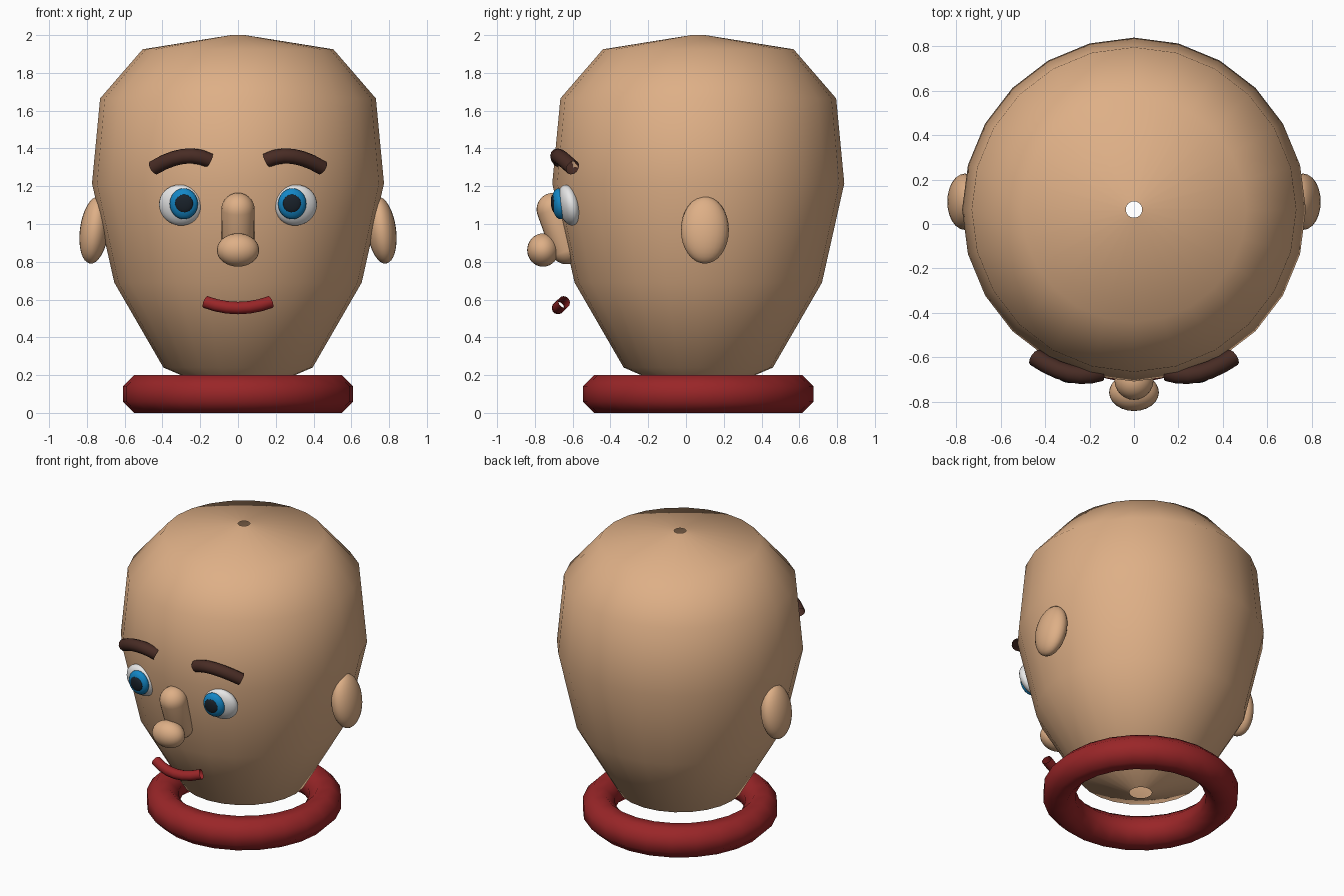
import bpy, bmesh, math
from mathutils import Matrix, Vector, Euler

if "Cube" in bpy.data.objects:
    bpy.data.objects.remove(bpy.data.objects["Cube"])


def material(name, rgb):
    m = bpy.data.materials.new(name)
    m.diffuse_color = (*rgb, 1)
    m.use_nodes = True
    m.node_tree.nodes["Principled BSDF"].inputs["Base Color"].default_value = m.diffuse_color
    return m


SKIN = material("skin", (0.73, 0.43, 0.24))
RED = material("red", (0.32, 0.019, 0.021))
BROWN = material("dark_brown", (0.065, 0.025, 0.018))
WHITE = material("white", (0.85, 0.85, 0.85))
BLUE = material("blue", (0.007, 0.24, 0.56))
BLACK = material("near_black", (0.010, 0.016, 0.024))
AXIS_Y = 0.065  # head and collar share this vertical axis


def finish(name, bm, mat):
    bmesh.ops.recalc_face_normals(bm, faces=bm.faces)
    for f in bm.faces:
        f.smooth = True
    me = bpy.data.meshes.new(name)
    bm.to_mesh(me)
    bm.free()
    me.materials.append(mat)
    ob = bpy.data.objects.new(name, me)
    bpy.context.collection.objects.link(ob)
    return ob


def sweep(bm, rings, closed=False):
    """Skin a list of point rings with quads."""
    vs = [[bm.verts.new(p) for p in r] for r in rings]
    pairs = list(zip(vs, vs[1:])) + ([(vs[-1], vs[0])] if closed else [])
    for a, b in pairs:
        for i in range(len(a)):
            j = (i + 1) % len(a)
            bm.faces.new((a[i], a[j], b[j], b[i]))


def lathe(name, profile, mat, closed=False, steps=24):
    bm = bmesh.new()
    angles = [2 * math.pi * i / steps for i in range(steps)]
    sweep(bm, [[(r * math.sin(a), AXIS_Y + r * math.cos(a), z) for a in angles]
               for r, z in profile], closed)
    return finish(name, bm, mat)


def ellipsoid(name, centre, radii, mat, rot=(0, 0, 0), seg=24, rings=16):
    bm = bmesh.new()
    rot = Euler([math.radians(a) for a in rot]).to_matrix().to_4x4()
    m = Matrix.Translation(centre) @ rot @ Matrix.Diagonal((*radii, 1))
    bmesh.ops.create_uvsphere(bm, u_segments=seg, v_segments=rings, radius=1, matrix=m)
    return finish(name, bm, mat)


def tube(name, a, mid, b, radius, mat, steps=6, sides=12):
    """Open tube along a parabola through three points."""
    a, mid, b = Vector(a), Vector(mid), Vector(b)
    ctrl = 2 * mid - (a + b) / 2
    bm, rings = bmesh.new(), []
    for i in range(steps + 1):
        t = i / steps
        p = a * (1 - t) ** 2 + ctrl * 2 * t * (1 - t) + b * t * t
        tan = ((ctrl - a) * (1 - t) + (b - ctrl) * t).normalized()
        u = tan.cross(Vector((0, 0, 1))).normalized()
        v = u.cross(tan)
        rings.append([p + radius * (u * math.cos(k) + v * math.sin(k))
                      for k in (2 * math.pi * j / sides for j in range(sides))])
    sweep(bm, rings)
    return finish(name, bm, mat)


# Head: lathed shell, open at crown and base
lathe("head", [(0.037, 2.0), (0.505, 1.925), (0.73, 1.665), (0.773, 1.215),
               (0.655, 0.69), (0.395, 0.24), (0.07, 0.10)], SKIN)

# Collar ring with an eight-sided section
lathe("collar", [(0.51 + 0.108 * math.cos(math.radians(22.5 + 45 * i)),
                  0.10 + 0.108 * math.sin(math.radians(22.5 + 45 * i)))
                 for i in range(8)], RED, closed=True)

# Paired features
for side, s in (("left", -1), ("right", 1)):
    ellipsoid(side + "_ear", (s * 0.76, 0.10, 0.968), (0.077, 0.127, 0.179), SKIN,
              (0, -s * 7.7, 0))
    ellipsoid(side + "_eyeball", (s * 0.305, -0.62, 1.10), (0.115, 0.055, 0.11), WHITE,
              (12, 0, s * 10))
    ellipsoid(side + "_iris", (s * 0.287, -0.67, 1.107), (0.075, 0.04, 0.082), BLUE,
              (5, 0, s * 5))
    ellipsoid(side + "_pupil", (s * 0.286, -0.70, 1.108), (0.048, 0.015, 0.048), BLACK,
              (5, 0, s * 5))
    tube(side + "_eyebrow", (s * 0.445, -0.60, 1.298), (s * 0.29, -0.672, 1.358),
         (s * 0.153, -0.668, 1.338), 0.040, BROWN)

# Nose: capsule bridge following the face, with a rounded tip
bm = bmesh.new()
top, bottom, rad = Vector((0, -0.703, 1.077)), Vector((0, -0.632, 0.875)), 0.088
bmesh.ops.create_uvsphere(bm, u_segments=24, v_segments=16, radius=rad)
axis = top - bottom
turn = Vector((0, 0, 1)).rotation_difference(axis).to_matrix()
for v in bm.verts:
    upper = v.co.z > -1e-4
    v.co = turn @ v.co + (top if upper else bottom)
finish("nose_bridge", bm, SKIN)
ellipsoid("nose_tip", (0, -0.757, 0.862), (0.112, 0.084, 0.088), SKIN)

# Mouth: upturned tube
tube("mouth", (-0.172, -0.645, 0.587), (0, -0.678, 0.555), (0.172, -0.645, 0.587),
     0.033, RED)
